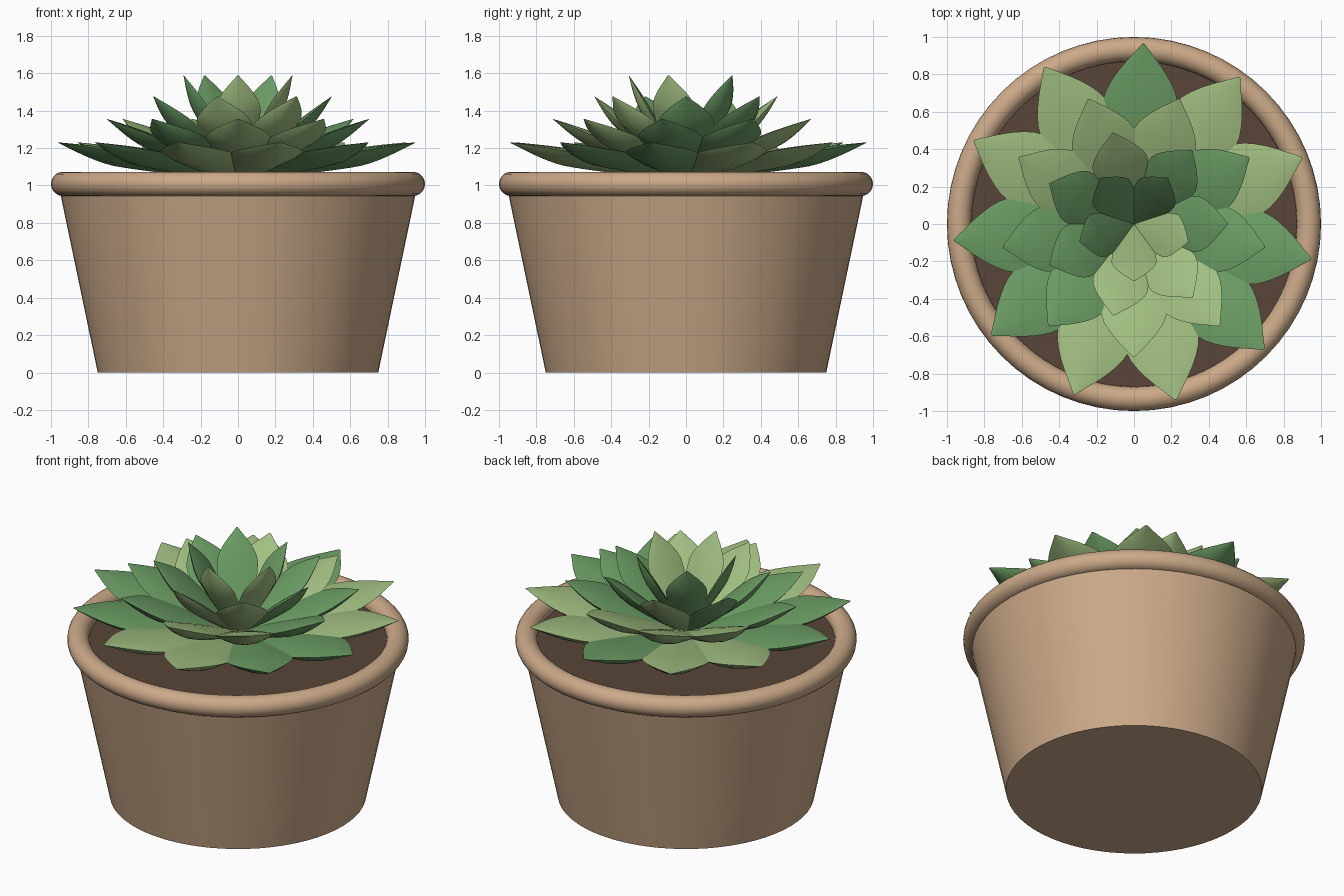
import bpy
import bmesh
from math import sin, cos, pi, radians, atan2, hypot
from mathutils import Matrix

cube = bpy.data.objects.get("Cube")
if cube:
    bpy.data.objects.remove(cube, do_unlink=True)


def material(name, colour):
    mat = bpy.data.materials.new(name)
    mat.use_nodes = True
    mat.diffuse_color = (*colour, 1)
    bsdf = mat.node_tree.nodes["Principled BSDF"]
    bsdf.inputs["Base Color"].default_value = (*colour, 1)
    bsdf.inputs["Roughness"].default_value = 0.8
    return mat


clay = material("terracotta", (0.60, 0.40, 0.25))
earth = material("dark soil", (0.10, 0.06, 0.04))
deep_green = material("deep green", (0.15, 0.34, 0.13))
light_green = material("light green", (0.36, 0.52, 0.22))


def finish(bm, name, mat):
    """Turn a bmesh into a smooth-shaded object of one colour."""
    bmesh.ops.recalc_face_normals(bm, faces=bm.faces)
    mesh = bpy.data.meshes.new(name)
    bm.to_mesh(mesh)
    bm.free()
    mesh.materials.append(mat)
    obj = bpy.data.objects.new(name, mesh)
    bpy.context.collection.objects.link(obj)
    bpy.ops.object.select_all(action='DESELECT')
    obj.select_set(True)
    bpy.context.view_layer.objects.active = obj
    bpy.ops.object.shade_smooth_by_angle(angle=radians(40))
    return obj


def loft(bm, sections, cap=True):
    """Skin a list of closed point loops, capping both ends."""
    loops = [[bm.verts.new(p) for p in section] for section in sections]
    n = len(loops[0])
    for a, b in zip(loops, loops[1:]):
        for i in range(n):
            j = (i + 1) % n
            bm.faces.new((a[i], a[j], b[j], b[i]))
    if cap:
        bm.faces.new(loops[0])
        bm.faces.new(loops[-1])
    return loops


def circle(radius, z, n=64):
    return [(radius * cos(2 * pi * i / n), radius * sin(2 * pi * i / n), z) for i in range(n)]


# Tapered pot body
bm = bmesh.new()
loft(bm, [circle(0.75, 0), circle(0.955, 0.98)])
finish(bm, "pot_body", clay)

# Rounded rim
bpy.ops.mesh.primitive_torus_add(major_segments=64, minor_segments=20, location=(0, 0, 1.008),
                                 major_radius=0.935, minor_radius=0.065)
rim = bpy.context.object
rim.name = "pot_rim"
rim.data.materials.append(clay)
bpy.ops.object.shade_smooth()

# Soil
bm = bmesh.new()
loft(bm, [circle(0.89, 0.96), circle(0.89, 1.0)])
finish(bm, "soil", earth)


def leaf_width(t):
    """Relative width: narrow base, widest past the middle, pointed tip."""
    if t < 0.68:
        return 0.3 + 0.7 * sin(pi / 2 * t / 0.68)
    return max(0.03, 1 - ((t - 0.68) / 0.32) ** 1.5)


def leaf(name, mat, angle, reach, rise, half_width):
    """Lens-shaped leaf from the heart of the plant to its tip."""
    length, tilt = hypot(reach, rise), atan2(rise, reach)
    steps, around = 18, 16
    sections = []
    for k in range(steps + 1):
        t = 0.03 + 0.97 * k / steps
        w = half_width * leaf_width(t)
        section = []
        for i in range(around):
            a = 2 * pi * i / around
            thick = 0.10 if sin(a) > 0 else -0.36
            section.append((length * t, w * cos(a), w * thick * sin(a) ** 2))
        sections.append(section)
    bm = bmesh.new()
    loft(bm, sections)
    turn = Matrix.Rotation(angle, 4, 'Z') @ Matrix.Rotation(-tilt, 4, 'Y')
    bmesh.ops.transform(bm, matrix=Matrix.Translation((0, 0, BASE)) @ turn, verts=bm.verts)
    finish(bm, name, mat)


# Rosette: four whorls, each shorter and steeper than the one below
BASE = 1.06
WHORLS = [
    # name, leaves, first angle, reach, tip height, half width, first leaf deep
    ("outer_leaf", 11, 87, 0.965, 1.23, 0.20, True),
    ("middle_leaf", 9, 150, 0.71, 1.355, 0.175, False),
    ("inner_leaf", 7, 103, 0.50, 1.475, 0.15, False),
    ("heart_leaf", 5, 54, 0.305, 1.588, 0.12, True),
]
for name, count, start, reach, top, half_width, deep_first in WHORLS:
    for i in range(count):
        # Colours run in pairs around each whorl
        deep = ((i + 1) // 2 % 2 == 0) == deep_first
        if name == "heart_leaf":
            deep = i < 3
        leaf(f"{name}_{i + 1}", deep_green if deep else light_green,
             radians(start + 360 * i / count), reach, top - BASE, half_width)
